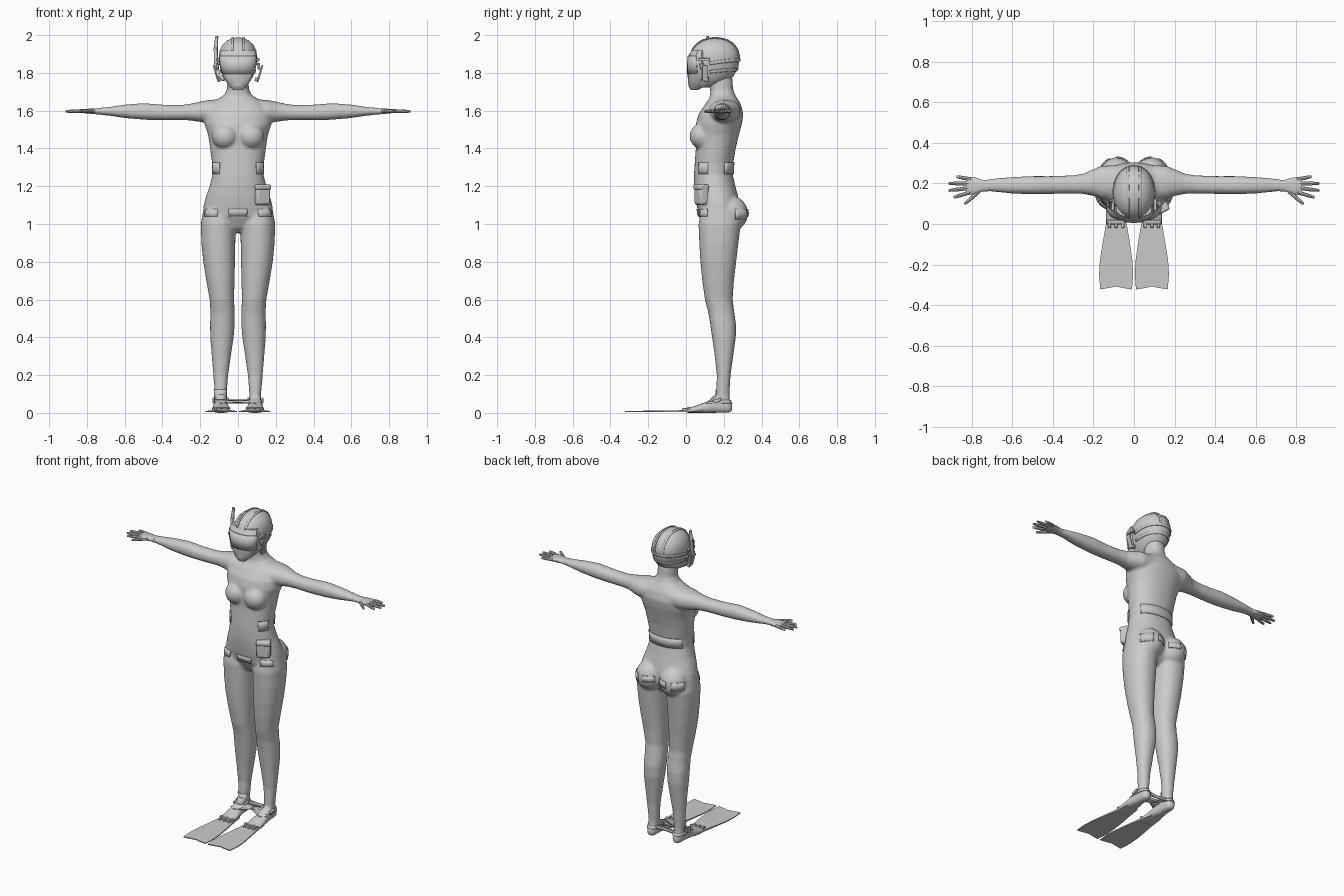
import bpy, bmesh, math
from mathutils import Vector, Matrix
from mathutils.bvhtree import BVHTree

if "Cube" in bpy.data.objects:
    bpy.data.objects.remove(bpy.data.objects["Cube"])


def pos(axis, t, a, b):
    return Vector({'x': (t, a, b), 'y': (a, t, b), 'z': (a, b, t)}[axis])


def loft(bm, axis, rings, n=24, sx=1, p=2.2):
    """Skin super-ellipse rings (t, a0, a1, b0, b1) stacked along an axis."""
    rows = []
    for t, a0, a1, b0, b1 in rings:
        row = []
        for i in range(n):
            th = 2 * math.pi * (i + 0.5) / n
            c, s = math.cos(th), math.sin(th)
            c, s = (math.copysign(abs(v) ** (2 / p), v) for v in (c, s))
            v = pos(axis, t, (a0 + a1 + (a1 - a0) * c) / 2, (b0 + b1 + (b1 - b0) * s) / 2)
            v.x *= sx
            row.append(bm.verts.new(v))
        rows.append(row)
    for r, q in zip(rows, rows[1:]):
        for i in range(n):
            j = (i + 1) % n
            bm.faces.new((r[i], r[j], q[j], q[i]))
    bm.faces.new(rows[0])
    bm.faces.new(rows[-1])


def ball(bm, c, r):
    m = Matrix.Translation(c) @ Matrix.Diagonal((*r, 1))
    bmesh.ops.create_uvsphere(bm, u_segments=24, v_segments=16, radius=1, matrix=m)


def box(bm, c, size, rot=0.0, axis='X'):
    m = Matrix.Translation(c) @ Matrix.Rotation(rot, 4, axis) @ Matrix.Diagonal((*size, 1))
    bmesh.ops.create_cube(bm, size=1, matrix=m)


def tube(bm, pts, radii, n=8):
    """Round tube through points, with rounded-off ends."""
    pts = [Vector(p) for p in pts]
    d0, d1 = (pts[0] - pts[1]).normalized(), (pts[-1] - pts[-2]).normalized()
    pts = [pts[0] + d0 * radii[0] * .5] + pts + [pts[-1] + d1 * radii[-1] * .5]
    radii = [radii[0] * .55] + list(radii) + [radii[-1] * .55]
    rows = []
    for k, (c, r) in enumerate(zip(pts, radii)):
        d = pts[min(k + 1, len(pts) - 1)] - pts[max(k - 1, 0)]
        m = d.to_track_quat('Z', 'Y').to_matrix()
        rows.append([bm.verts.new(c + m @ Vector((r * math.cos(i * math.tau / n), r * math.sin(i * math.tau / n), 0)))
                     for i in range(n)])
    for r, q in zip(rows, rows[1:]):
        for i in range(n):
            bm.faces.new((r[i], r[(i + 1) % n], q[(i + 1) % n], q[i]))
    bm.faces.new(rows[0])
    bm.faces.new(rows[-1])


def finish(name, bm, mirror=False, smooth=40, bevel=0):
    bmesh.ops.recalc_face_normals(bm, faces=bm.faces)
    me = bpy.data.meshes.new(name)
    bm.to_mesh(me)
    bm.free()
    ob = bpy.data.objects.new(name, me)
    bpy.context.collection.objects.link(ob)
    if smooth:
        bpy.ops.object.select_all(action='DESELECT')
        ob.select_set(True)
        bpy.context.view_layer.objects.active = ob
        bpy.ops.object.shade_smooth_by_angle(angle=math.radians(smooth))
    if bevel:
        b = ob.modifiers.new("bevel", 'BEVEL')
        b.width, b.segments = bevel, 2
    if mirror:
        ob.modifiers.new("mirror", 'MIRROR')
    return ob


def strip(name, target, axis, ca, cb, t0, t1, d0, d1, n=10, out=.003, mirror=False, tilt=0):
    """Thin strap cast onto a target, sweeping angle d0..d1 around an axis."""
    bpy.context.view_layer.update()
    tree = BVHTree.FromObject(target, bpy.context.evaluated_depsgraph_get())
    bm = bmesh.new()
    rows = []
    for t in (t0, (t0 + t1) / 2, t1):
        row = []
        for i in range(n + 1):
            th = math.radians(d0 + (d1 - d0) * i / n)
            tt = t + tilt * math.sin(th)
            o = pos(axis, tt, ca + .6 * math.cos(th), cb + .6 * math.sin(th))
            d = (pos(axis, tt, ca, cb) - o).normalized()
            hit = tree.ray_cast(o, d)[0]
            row.append(bm.verts.new(hit - d * out) if hit else None)
        rows.append(row)
    for r, q in zip(rows, rows[1:]):
        for i in range(n):
            f = (r[i], r[i + 1], q[i + 1], q[i])
            if all(f):
                bm.faces.new(f)
    ob = finish(name, bm)
    s = ob.modifiers.new("thickness", 'SOLIDIFY')
    s.thickness, s.offset = .005, 0
    if mirror:
        ob.modifiers.new("mirror", 'MIRROR')
    return ob


# Body: torso, legs, arms and feet fused into one smooth suit
bm = bmesh.new()
torso = [(.955, .04, .13, .22), (.98, .10, .10, .25), (1.04, .186, .068, .285), (1.1, .182, .056, .285),
         (1.15, .168, .048, .275), (1.2, .150, .043, .262), (1.26, .136, .042, .248), (1.32, .137, .046, .25),
         (1.4, .148, .052, .263), (1.47, .158, .050, .28), (1.53, .178, .052, .296), (1.58, .182, .066, .304),
         (1.63, .158, .098, .292), (1.66, .112, .12, .275), (1.68, .076, .128, .262), (1.71, .058, .128, .25),
         (1.78, .055, .12, .245)]
loft(bm, 'z', [(z, -x, x, f, b) for z, x, f, b in torso], 40)
leg = [(.03, .062, .122, .155, .235), (.1, .06, .122, .16, .23), (.2, .052, .131, .163, .236),
       (.3, .038, .139, .152, .25), (.4, .023, .147, .138, .264), (.47, .017, .148, .128, .265),
       (.53, .017, .146, .118, .256), (.6, .021, .150, .10, .247), (.7, .018, .168, .086, .254),
       (.8, .016, .184, .076, .266), (.9, .014, .194, .07, .278), (1.0, .013, .197, .066, .29),
       (1.08, .03, .183, .08, .27)]
arm = [(.08, .12, .29, 1.53, 1.662), (.16, .123, .287, 1.535, 1.656), (.2, .138, .27, 1.54, 1.648),
       (.25, .148, .248, 1.548, 1.637), (.3, .15, .24, 1.55, 1.63), (.4, .148, .236, 1.549, 1.632),
       (.5, .146, .236, 1.552, 1.64), (.6, .15, .231, 1.561, 1.632), (.68, .158, .225, 1.573, 1.62),
       (.745, .163, .216, 1.58, 1.614)]
foot = [(.245, .075, .108, .01, .045), (.225, .062, .12, .0, .075), (.16, .058, .126, .0, .085),
        (.10, .048, .135, .0, .055), (.04, .04, .14, .0, .034), (-.005, .04, .14, .0, .022)]
for s in (1, -1):
    loft(bm, 'z', leg, 28, s)
    loft(bm, 'x', arm, 24, s)
    loft(bm, 'y', foot, 24, s, 2.6)
    ball(bm, (s * .068, .085, 1.465), (.07, .066, .068))
    ball(bm, (s * .085, .235, 1.055), (.088, .094, .095))
body = finish("wetsuit_body", bm, smooth=0)
rm = body.modifiers.new("fuse", 'REMESH')
rm.mode, rm.voxel_size, rm.use_smooth_shade = 'VOXEL', .008, True
sm = body.modifiers.new("relax", 'SMOOTH')
sm.factor, sm.iterations = .5, 6

# Hooded head
bm = bmesh.new()
head = [(1.722, .035, .03, .12), (1.745, .058, .022, .2), (1.78, .08, .02, .252), (1.83, .096, .02, .278),
        (1.88, .103, .02, .286), (1.92, .097, .028, .278), (1.95, .081, .05, .258), (1.972, .057, .082, .228),
        (1.983, .03, .115, .192), (1.987, .01, .142, .165)]
loft(bm, 'z', [(z, -x, x, f, b) for z, x, f, b in head], 24, p=2.1)
hood = finish("head_hood", bm)

# Full-face mask
bm = bmesh.new()
face = [(1.71, .026, .025, .065), (1.73, .05, .013, .10), (1.78, .08, .009, .12), (1.85, .097, .009, .128),
        (1.895, .099, .014, .122), (1.922, .088, .032, .115)]
loft(bm, 'z', [(z, -x, x, f, b) for z, x, f, b in face], 14, p=2.2)
mask = finish("face_mask", bm, smooth=25)
strip("mask_lens", mask, 'z', 0, .1, 1.795, 1.89, -155, -25, 12, .002)

# Mask straps and buckles
strip("side_strap", hood, 'z', 0, .15, 1.845, 1.862, -15, 195, 24, tilt=.015)
strip("lower_strap", hood, 'z', 0, .15, 1.80, 1.815, -15, 195, 24, tilt=.01)
strip("crown_strap", hood, 'x', .15, 1.85, .024, .036, 5, 150, 18, mirror=True)
bm = bmesh.new()
box(bm, (.105, .095, 1.87), (.016, .06, .016))
box(bm, (.11, .085, 1.835), (.014, .022, .03), .2)
box(bm, (.117, .10, 1.80), (.01, .03, .085), .28, 'Y')
box(bm, (.10, .11, 1.765), (.02, .022, .022), .3, 'Y')
finish("mask_buckles", bm, mirror=True, bevel=.003)

# Snorkel
bm = bmesh.new()
tube(bm, [(-.075, .05, 1.765), (-.105, .085, 1.79), (-.117, .105, 1.86), (-.118, .113, 1.93), (-.112, .115, 1.992)],
     [.009, .010, .011, .011, .008], 10)
finish("snorkel", bm)

# Gloved hands with jointed fingers
bm = bmesh.new()
loft(bm, 'x', [(.72, .160, .218, 1.578, 1.616), (.745, .16, .218, 1.58, 1.613), (.775, .147, .228, 1.583, 1.612),
               (.81, .143, .232, 1.586, 1.609), (.826, .15, .228, 1.590, 1.606)], 16)
for base, tip in [((.765, .16), (.832, .10)), ((.81, .155), (.886, .132)), ((.815, .177), (.91, .165)),
                  ((.815, .199), (.91, .2)), ((.805, .22), (.872, .233))]:
    b, t = Vector((*base, 1.598)), Vector((*tip, 1.596))
    tube(bm, [b, b.lerp(t, .45), b.lerp(t, .5), b.lerp(t, .75), t], [.0105, .009, .0098, .0085, .0065])
finish("gloved_hand", bm, mirror=True, smooth=35)

# Swim fins: flat flared blade with toe ribs and heel strap
bm = bmesh.new()
half = [(.128, .09), (.138, 0), (.152, -.08), (.168, -.18), (.172, -.25), (.166, -.322), (.13, -.316), (.088, -.308),
        (.05, -.316), (.01, -.322), (.004, -.25), (.008, -.18), (.022, -.08), (.036, 0), (.05, .09)]
low = [bm.verts.new((x, y, .004)) for x, y in half]
ext = bmesh.ops.extrude_face_region(bm, geom=[bm.faces.new(low)])
for v in ext['geom']:
    if isinstance(v, bmesh.types.BMVert):
        v.co.z = .010 + max(0, (v.co.y + .15) * .03)
finish("fin_blade", bm, mirror=True, smooth=0)
bm = bmesh.new()
for x in (.055, .088, .12):
    box(bm, (x, .0, .017), (.014, .04, .016))
box(bm, (.088, .012, .024), (.095, .016, .012))
finish("fin_toe_ribs", bm, mirror=True, bevel=.003)
strip("fin_heel_strap", body, 'z', .092, .19, .05, .068, -30, 210, 24, .003, True)
bm = bmesh.new()
box(bm, (.13, .165, .066), (.012, .045, .018), .3)
box(bm, (.055, .165, .066), (.012, .045, .018), .3)
finish("fin_buckles", bm, mirror=True, bevel=.003)

# Ankle wrap on one leg
strip("ankle_wrap", body, 'z', -.092, .195, .07, .125, 185, 330, 12)

# Weight belt pieces and waist patches
strip("belt_front", body, 'z', 0, .17, 1.04, 1.08, -115, -65, 8)
strip("belt_hip", body, 'z', 0, .17, 1.04, 1.08, -42, -18, 5, mirror=True)
strip("belt_rear", body, 'z', 0, .17, 1.025, 1.08, 28, 52, 6, mirror=True)
strip("belt_back", body, 'z', 0, .17, 1.04, 1.08, 62, 82, 6, mirror=True)
strip("waist_front_patch", body, 'z', 0, .15, 1.265, 1.325, -40, -14, 6, mirror=True)
strip("waist_back_patch", body, 'z', 0, .15, 1.265, 1.325, 24, 156, 14)

# Hip pouch with flap
bm = bmesh.new()
box(bm, (.127, .083, 1.155), (.082, .055, .11), .45, 'Z')
finish("hip_pouch", bm, bevel=.014)
bm = bmesh.new()
box(bm, (.127, .08, 1.195), (.086, .058, .03), .45, 'Z')
finish("pouch_flap", bm, bevel=.01)
